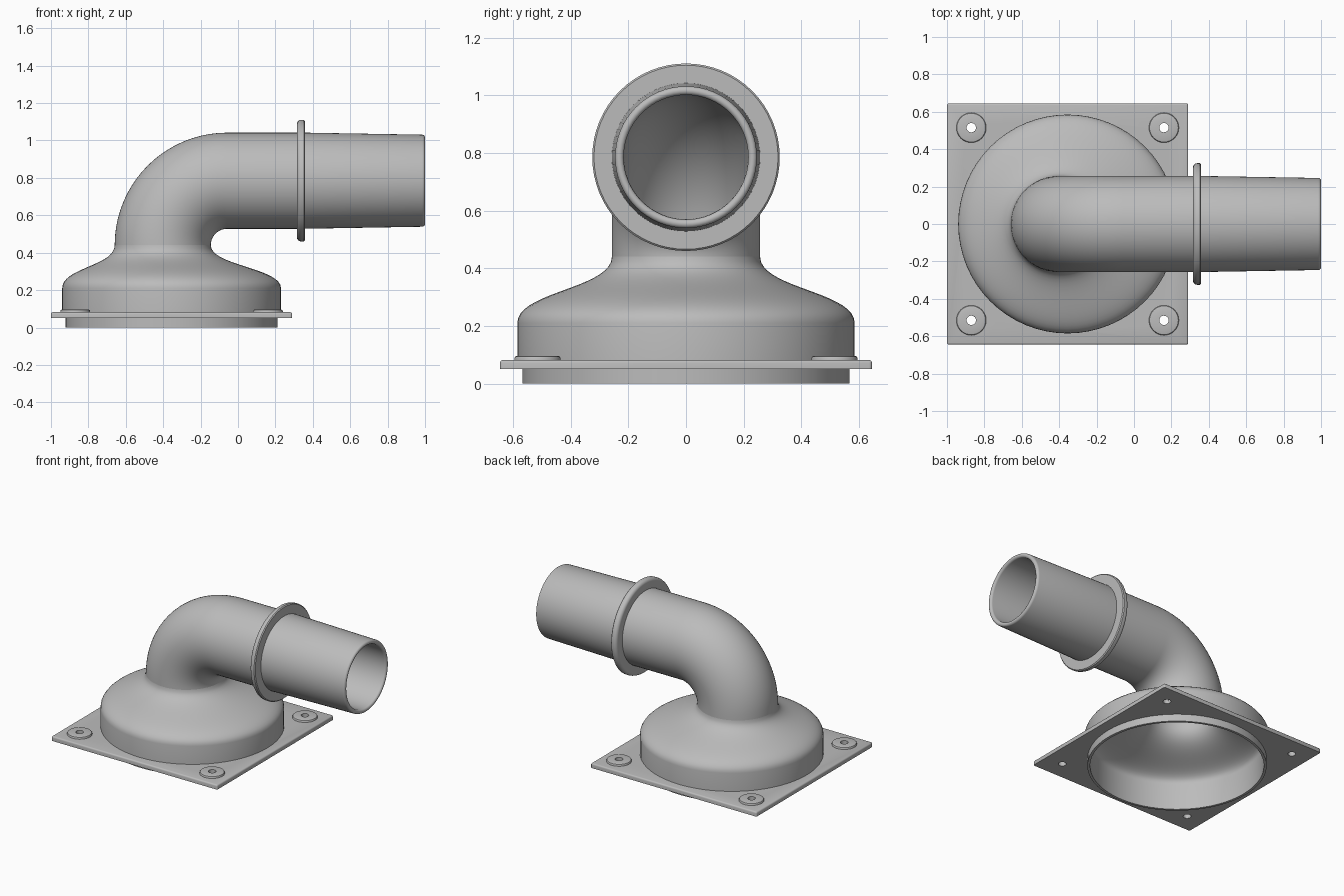
import bpy, bmesh
from math import sin, cos, pi
from mathutils import Vector

if "Cube" in bpy.data.objects:
    bpy.data.objects.remove(bpy.data.objects["Cube"], do_unlink=True)

grey = bpy.data.materials.new("grey plastic")
grey.use_nodes = True
grey.diffuse_color = (0.5, 0.5, 0.5, 1)
grey.node_tree.nodes["Principled BSDF"].inputs["Base Color"].default_value = (0.5, 0.5, 0.5, 1)

BASE_X = -0.355      # centre of the plate and bell
NECK_X = -0.4025     # axis of the vertical neck
AXIS_Z = 0.785       # height of the horizontal pipe
BEND_R = 0.345       # bend radius of the elbow
OUTER, INNER = 0.257, 0.215
UP_U = Vector((1, 0, 0))
SIDE_U = Vector((0, 0, -1))


def finish(bm, name):
    bmesh.ops.recalc_face_normals(bm, faces=bm.faces)
    mesh = bpy.data.meshes.new(name)
    bm.to_mesh(mesh)
    bm.free()
    mesh.materials.append(grey)
    obj = bpy.data.objects.new(name, mesh)
    bpy.context.collection.objects.link(obj)
    return obj


def smooth(obj):
    bpy.ops.object.select_all(action='DESELECT')
    obj.select_set(True)
    bpy.context.view_layer.objects.active = obj
    bpy.ops.object.shade_smooth_by_angle(angle=0.6)


def loft(name, rings, sides=64):
    """Join rings (centre, in-plane axis, radius) into a closed hollow shell."""
    bm = bmesh.new()
    loops = []
    for c, u, r in rings:
        loops.append([bm.verts.new(c + r * (u * cos(2 * pi * i / sides)
                      + Vector((0, sin(2 * pi * i / sides), 0)))) for i in range(sides)])
    for a, b in zip(loops, loops[1:] + loops[:1]):
        for i in range(sides):
            j = (i + 1) % sides
            bm.faces.new((a[i], a[j], b[j], b[i]))
    obj = finish(bm, name)
    smooth(obj)
    return obj


def bezier(p, n):
    return [tuple((1 - t) ** 3 * a + 3 * (1 - t) ** 2 * t * b + 3 * (1 - t) * t * t * c + t ** 3 * d
                  for a, b, c, d in zip(*p)) for t in (i / n for i in range(n + 1))]


# Bell: spigot below the plate, straight skirt, then a sweep into the offset neck
def bell_ring(r, z, wide):
    shift = max(0, (wide - r) / (wide - (OUTER if wide > 0.57 else INNER)))
    return Vector((BASE_X + (NECK_X - BASE_X) * shift, 0, z)), UP_U, r


outside = bezier([(0.585, 0.21), (0.585, 0.32), (OUTER, 0.33), (OUTER, 0.44)], 18)
inside = bezier([(0.55, 0.185), (0.55, 0.28), (INNER, 0.28), (INNER, 0.44)], 18)
spigot = [(Vector((BASE_X, 0, z)), UP_U, 0.567) for z in (0, 0.06)]
skirt = [(0.585, 0.06)] + outside
lining = inside[::-1] + [(0.55, 0)]
loft("bell", spigot + [bell_ring(r, z, 0.585) for r, z in skirt]
     + [bell_ring(r, z, 0.55) for r, z in lining])


# Elbow pipe: bend, straight run, tapered hose end with a rounded lip
bend_centre = Vector((NECK_X + BEND_R, 0, AXIS_Z - BEND_R))


def bend(r, n=20):
    rings = []
    for i in range(n + 1):
        a = pi / 2 * i / n
        c = bend_centre + BEND_R * Vector((-cos(a), 0, sin(a)))
        rings.append((c, Vector((cos(a), 0, -sin(a))), r))
    return rings


def along(points):
    return [(Vector((x, 0, AXIS_Z)), SIDE_U, r) for x, r in points]


lip = [(0.985 + 0.015 * sin(a), 0.231 + 0.015 * cos(a)) for a in (pi * k / 8 for k in range(9))]
loft("elbow_pipe", bend(OUTER) + along([(0.35, OUTER)] + lip) + bend(INNER)[::-1])

# Stop collar with a rounded rear edge
edge = [(0.338 - 0.023 * cos(a), 0.302 + 0.023 * sin(a)) for a in (pi / 2 * k / 6 for k in range(7))]
loft("stop_collar", along([(0.315, 0.25)] + edge + [(0.352, 0.325), (0.358, 0.319), (0.358, 0.25)]))

# Square mounting plate with softened top edges
bm = bmesh.new()
bmesh.ops.create_cube(bm, size=1)
for v in bm.verts:
    v.co = (BASE_X + v.co.x * 1.29, v.co.y * 1.29, 0.066 + v.co.z * 0.032)
top_edges = [e for e in bm.edges if sum(v.co.z for v in e.verts) / 2 > 0.06]
bmesh.ops.bevel(bm, geom=top_edges, offset=0.01, segments=3, profile=0.5, affect='EDGES')
plate = finish(bm, "mounting_plate")

# Central opening and corner screw holes
corners = [(BASE_X + sx * 0.515, sy * 0.515) for sx in (-1, 1) for sy in (-1, 1)]
bm = bmesh.new()
for x, y, r, n in [(BASE_X, 0, 0.558, 64)] + [(x, y, 0.025, 24) for x, y in corners]:
    made = bmesh.ops.create_cone(bm, cap_ends=True, segments=n, radius1=r, radius2=r, depth=0.3)
    bmesh.ops.translate(bm, verts=made["verts"], vec=(x, y, 0.06))
cutter = finish(bm, "hole_cutter")
cutter.hide_render = True
mod = plate.modifiers.new("holes", 'BOOLEAN')
mod.operation = 'DIFFERENCE'
mod.solver = 'EXACT'
mod.object = cutter
bpy.context.view_layer.objects.active = plate
bpy.ops.object.modifier_apply(modifier=mod.name)
bpy.data.objects.remove(cutter, do_unlink=True)
smooth(plate)

# Raised pads around the screw holes
pad = [(0.025, 0.07), (0.08, 0.07), (0.08, 0.088), (0.077, 0.094), (0.071, 0.096), (0.025, 0.096)]
for n, (x, y) in enumerate(corners):
    loft("screw_pad_%d" % (n + 1), [(Vector((x, y, z)), UP_U, r) for r, z in pad], 32)
